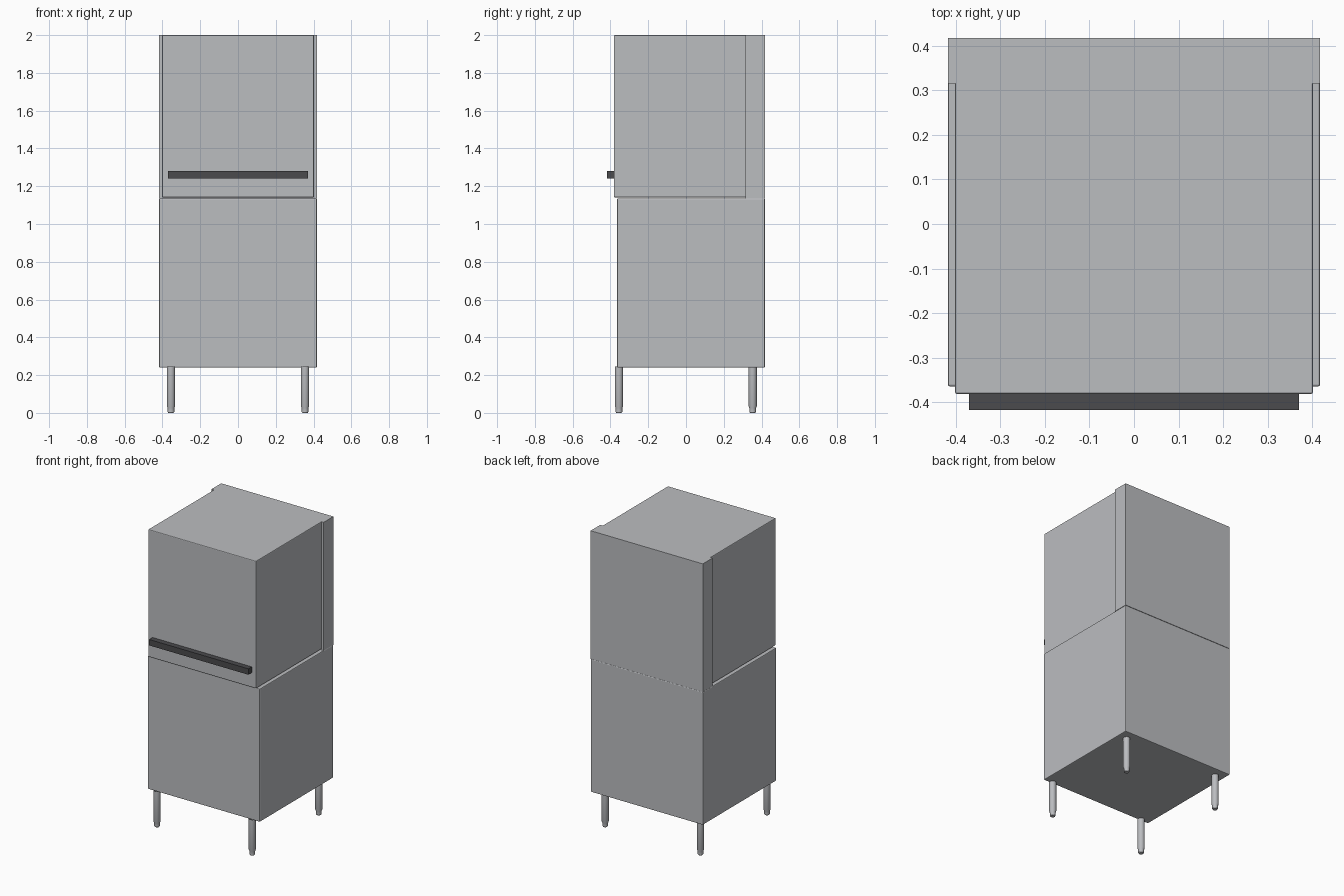
import bpy
import bmesh
from mathutils import Matrix, Vector

cube = bpy.data.objects.get("Cube")
if cube:
    bpy.data.objects.remove(cube, do_unlink=True)


def material(name, rgb):
    m = bpy.data.materials.new(name)
    m.use_nodes = True
    colour = (*rgb, 1.0)
    m.diffuse_color = colour
    m.node_tree.nodes["Principled BSDF"].inputs["Base Color"].default_value = colour
    return m


steel = material("brushed steel", (0.50, 0.51, 0.53))
dark = material("dark grip", (0.07, 0.07, 0.075))


def finish(name, bm, mat):
    mesh = bpy.data.meshes.new(name)
    bm.to_mesh(mesh)
    bm.free()
    mesh.materials.append(mat)
    ob = bpy.data.objects.new(name, mesh)
    bpy.context.collection.objects.link(ob)
    return ob


def box(name, lo, hi, mat, bevel=0.0):
    lo, hi = Vector(lo), Vector(hi)
    bm = bmesh.new()
    place = Matrix.Translation((lo + hi) / 2) @ Matrix.Diagonal((*(hi - lo), 1))
    bmesh.ops.create_cube(bm, size=1, matrix=place)
    ob = finish(name, bm, mat)
    if bevel:
        mod = ob.modifiers.new("soft edges", "BEVEL")
        mod.width, mod.segments = bevel, 2
    return ob


def leg(name, x, y):
    # Straight tube with a tapered adjustable foot
    rings = [(0.014, 0), (0.018, 0.006), (0.018, 0.026), (0.022, 0.036), (0.022, 0.245)]
    bm = bmesh.new()
    for (r1, z1), (r2, z2) in zip(rings, rings[1:]):
        bmesh.ops.create_cone(bm, cap_ends=z1 == 0, segments=16, radius1=r1, radius2=r2,
                              depth=z2 - z1, matrix=Matrix.Translation((x, y, (z1 + z2) / 2)))
    # Drop the inner cap between the foot and the tube
    caps = [f for f in bm.faces if len(f.verts) > 4 and f.calc_center_median().z > 0.001]
    bmesh.ops.delete(bm, geom=caps, context="FACES")
    bmesh.ops.remove_doubles(bm, verts=bm.verts, dist=0.0001)
    ob = finish(name, bm, steel)
    bpy.ops.object.select_all(action="DESELECT")
    ob.select_set(True)
    bpy.context.view_layer.objects.active = ob
    bpy.ops.object.shade_smooth_by_angle()


# Lower cabinet, lifting hood and the rear column behind it
box("lower_cabinet", (-0.418, -0.365, 0.24), (0.418, 0.418, 1.136), steel, 0.005)
box("lifting_hood", (-0.402, -0.382, 1.141), (0.402, 0.32, 2.0), steel, 0.005)
box("rear_column", (-0.418, 0.315, 1.136), (0.418, 0.418, 2.0), steel)

# Full-width grip on the hood front
box("hood_handle", (-0.37, -0.418, 1.24), (0.37, -0.381, 1.28), dark)

for side, x in (("right", -0.355), ("left", 0.355)):
    for end, y in (("front", -0.355), ("back", 0.353)):
        leg(f"{end}_{side}_leg", x, y)
